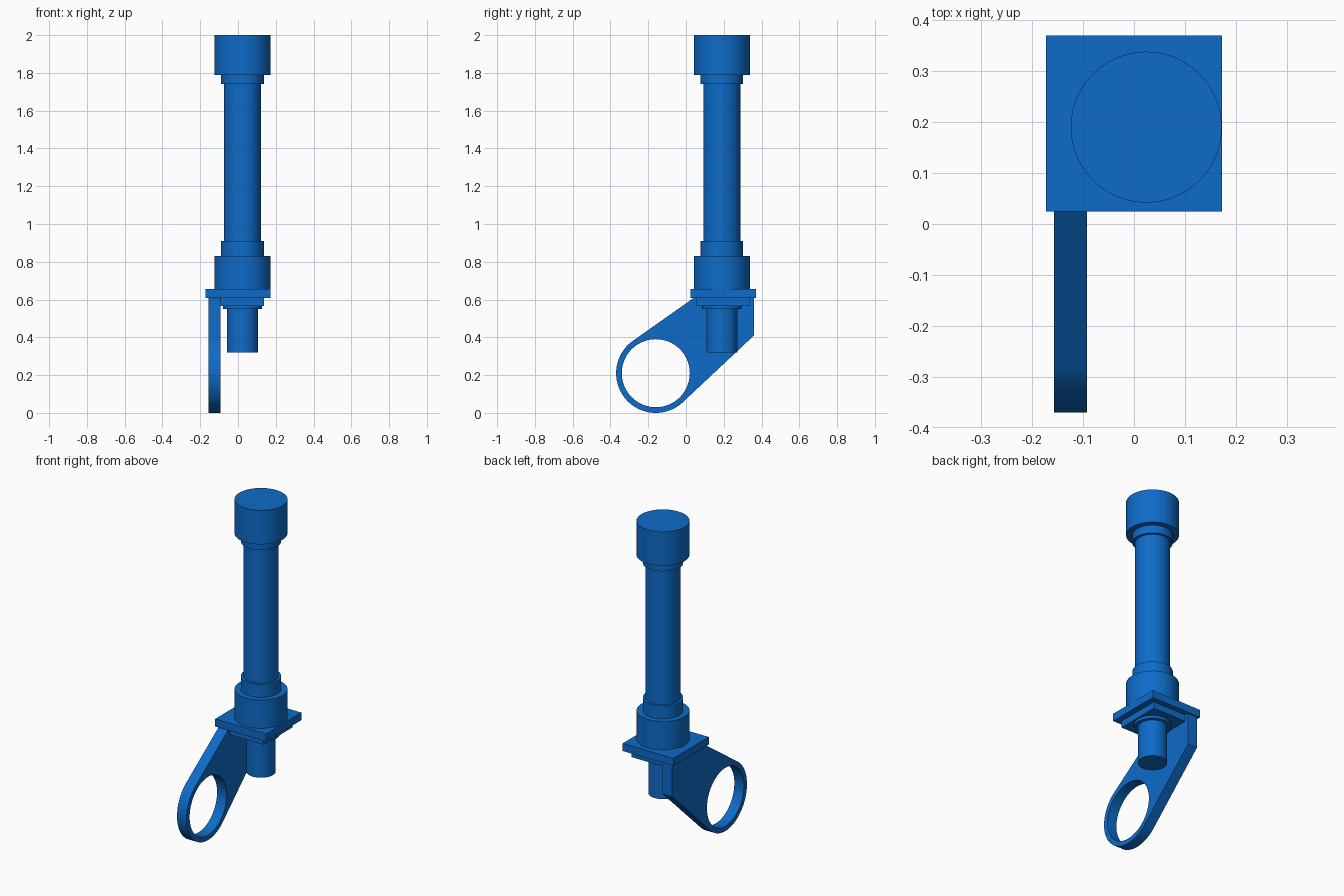
import bpy, bmesh, math
from mathutils import Vector

default = bpy.data.objects.get("Cube")
if default:
    bpy.data.objects.remove(default, do_unlink=True)

BLUE = (0.004, 0.147, 0.58, 1.0)
blue = bpy.data.materials.new("blue")
blue.use_nodes = True
blue.diffuse_color = BLUE
blue.node_tree.nodes["Principled BSDF"].inputs["Base Color"].default_value = BLUE

CX, CY = 0.024, 0.19      # column axis


def finish(bm, name):
    bmesh.ops.recalc_face_normals(bm, faces=bm.faces[:])
    mesh = bpy.data.meshes.new(name)
    bm.to_mesh(mesh)
    bm.free()
    mesh.materials.append(blue)
    obj = bpy.data.objects.new(name, mesh)
    bpy.context.collection.objects.link(obj)
    bpy.ops.object.select_all(action="DESELECT")
    obj.select_set(True)
    bpy.context.view_layer.objects.active = obj
    bpy.ops.object.shade_smooth_by_angle(angle=math.radians(30))
    return obj


def cylinder(name, radius, z0, z1):
    bm = bmesh.new()
    bmesh.ops.create_cone(bm, cap_ends=True, segments=96, radius1=radius,
                          radius2=radius, depth=z1 - z0)
    bmesh.ops.translate(bm, verts=bm.verts[:], vec=(CX, CY, (z0 + z1) / 2))
    return finish(bm, name)


def box(name, x0, x1, y0, y1, z0, z1):
    bm = bmesh.new()
    bmesh.ops.create_cube(bm, size=1)
    bmesh.ops.scale(bm, verts=bm.verts[:], vec=(x1 - x0, y1 - y0, z1 - z0))
    bmesh.ops.translate(bm, verts=bm.verts[:],
                        vec=((x0 + x1) / 2, (y0 + y1) / 2, (z0 + z1) / 2))
    return finish(bm, name)


# Stepped column, from the top down
cylinder("top_cap", 0.148, 1.79, 2.0)
cylinder("upper_collar", 0.113, 1.74, 1.79)
cylinder("tube", 0.098, 0.91, 1.74)
cylinder("lower_collar", 0.113, 0.83, 0.91)
cylinder("base_drum", 0.148, 0.655, 0.83)
cylinder("shaft_collar", 0.104, 0.55, 0.567)
cylinder("shaft", 0.082, 0.32, 0.55)

# Mounting plates
box("mounting_plate", -0.173, 0.173, 0.025, 0.37, 0.608, 0.655)
box("under_plate", -0.092, 0.137, 0.054, 0.336, 0.567, 0.608)

# Side bracket: a ring with tangent sides running up to the plate
X0, X1 = -0.157, -0.092
RING = Vector((-0.16, 0.21))
OUTER, INNER, STEPS = 0.21, 0.18, 96


def tangent_angle(corner, side):
    d = corner - RING
    return math.atan2(d.y, d.x) + side * math.acos(OUTER / d.length)


def on_ring(radius, angle):
    return RING + radius * Vector((math.cos(angle), math.sin(angle)))


top_front, top_back, low_back = (Vector(p) for p in
                                 ((0.04, 0.608), (0.36, 0.608), (0.36, 0.41)))
start = tangent_angle(top_front, 1)
end = tangent_angle(low_back, -1) + math.tau
outline = [on_ring(OUTER, start + (end - start) * i / STEPS)
           for i in range(STEPS + 1)] + [low_back, top_back, top_front]
hole = [on_ring(INNER, math.tau * i / STEPS) for i in range(STEPS)]

bm = bmesh.new()
edges = []
for loop in (outline, hole):
    verts = [bm.verts.new((X0, p.x, p.y)) for p in loop]
    edges += [bm.edges.new((v, verts[i - 1])) for i, v in enumerate(verts)]
bmesh.ops.triangle_fill(bm, edges=edges, use_beauty=True)
result = bmesh.ops.extrude_face_region(bm, geom=bm.faces[:],
                                       use_keep_orig=True)
moved = [g for g in result["geom"] if isinstance(g, bmesh.types.BMVert)]
bmesh.ops.translate(bm, verts=moved, vec=(X1 - X0, 0, 0))
finish(bm, "ring_bracket")
